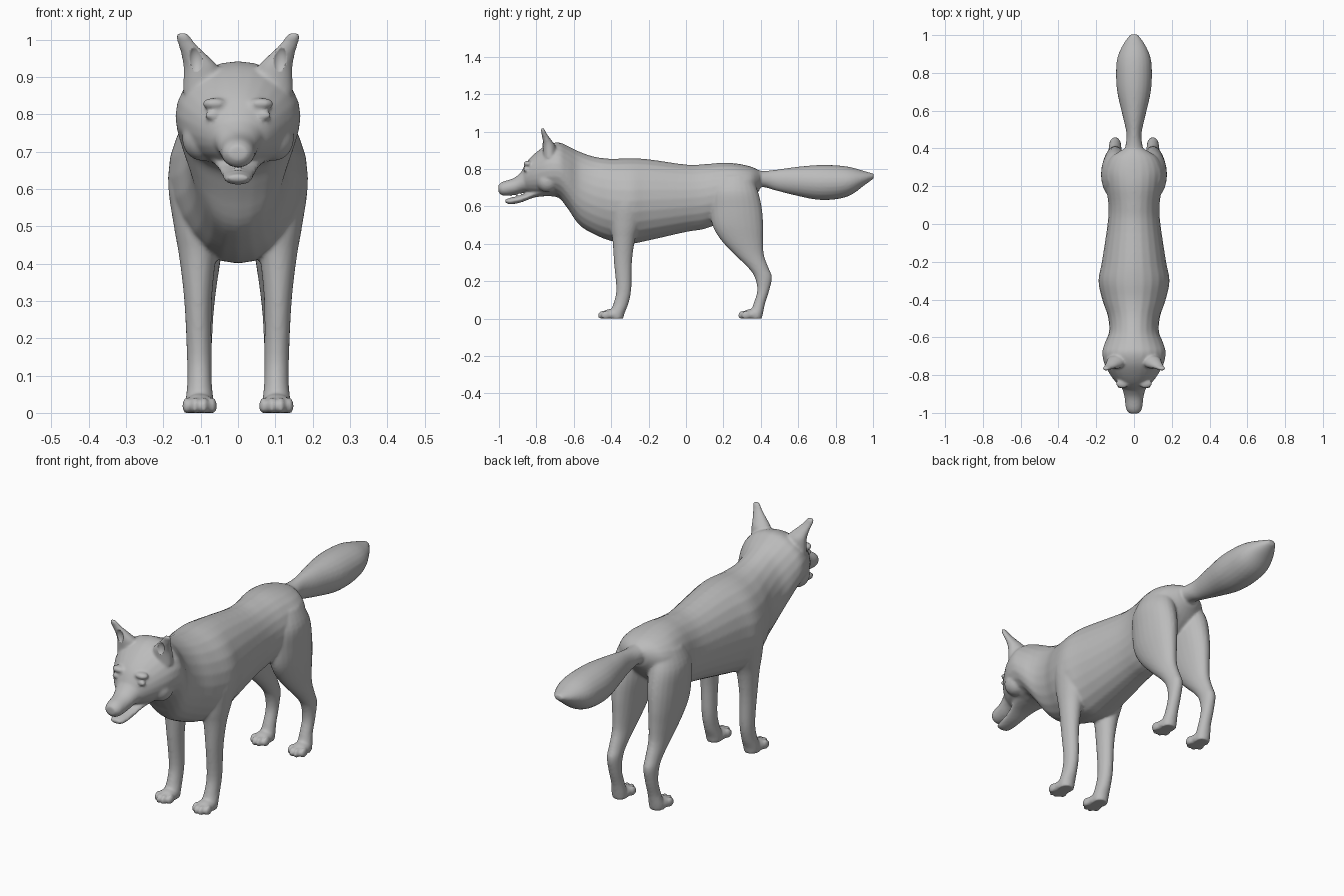
import bpy, bmesh, math
from mathutils import Vector, Matrix

fur = bpy.data.materials.new("grey_fur")
fur.diffuse_color = (0.5, 0.5, 0.5, 1)


def smooth_rows(rows, steps=4):
    """Catmull-Rom interpolation through rows of ring values."""
    out = []
    for i in range(len(rows) - 1):
        a, b = rows[max(i - 1, 0)], rows[i]
        c, d = rows[i + 1], rows[min(i + 2, len(rows) - 1)]
        for s in range(steps):
            t = s / steps
            out.append([0.5 * (2 * q + (r - p) * t + (2*p - 5*q + 4*r - e) * t**2
                               + (3*q - p - 3*r + e) * t**3)
                        for p, q, r, e in zip(a, b, c, d)])
    return out + [rows[-1]]


def loft(bm, rings):
    """Skin a list of point rings and cap both ends."""
    loops = [[bm.verts.new(p) for p in ring] for ring in rings]
    n = len(loops[0])
    for a, b in zip(loops, loops[1:]):
        for i in range(n):
            j = (i + 1) % n
            bm.faces.new((a[i], a[j], b[j], b[i]))
    bm.faces.new(loops[0])
    bm.faces.new(loops[-1])


ANGLES = [math.tau * i / 24 for i in range(24)]


def lengthwise(bm, rows):
    """Rows of y, bottom z, top z, half width."""
    loft(bm, [[(w * math.cos(a), y, (lo + hi) / 2 + (hi - lo) / 2 * math.sin(a))
               for a in ANGLES] for y, lo, hi, w in smooth_rows(rows)])


def upright(bm, rows):
    """Mirrored pair, rows of x, y, z, x radius, y radius."""
    for side in (-1, 1):
        loft(bm, [[(side * (x + rx * math.cos(a)), y + ry * math.sin(a), z)
                   for a in ANGLES] for x, y, z, rx, ry in smooth_rows(rows)])


def blob(bm, centre, radii, both=True):
    for side in ((-1, 1) if both else (1,)):
        c = Vector((side * centre[0], centre[1], centre[2]))
        m = Matrix.Translation(c) @ Matrix.Diagonal((*radii, 1))
        bmesh.ops.create_uvsphere(bm, u_segments=20, v_segments=12, radius=1, matrix=m)


def finish(bm, name, voxel=0.0):
    for v in bm.verts:
        v.co.z = max(v.co.z, 0)
    bmesh.ops.recalc_face_normals(bm, faces=bm.faces)
    me = bpy.data.meshes.new(name)
    bm.to_mesh(me)
    bm.free()
    ob = bpy.data.objects.new(name, me)
    bpy.context.collection.objects.link(ob)
    me.materials.append(fur)
    me.shade_smooth()
    if voxel:
        # Fuse the overlapping forms into one skin
        r = ob.modifiers.new("fuse", 'REMESH')
        r.mode, r.voxel_size, r.use_smooth_shade = 'VOXEL', voxel, True
        s = ob.modifiers.new("soften", 'SMOOTH')
        s.factor, s.iterations = 0.5, 6
    return ob


bm = bmesh.new()
# Skull, neck and trunk
lengthwise(bm, [
    (-0.88, 0.70, 0.785, 0.045), (-0.85, 0.675, 0.84, 0.085), (-0.80, 0.66, 0.89, 0.125),
    (-0.74, 0.655, 0.93, 0.157), (-0.68, 0.645, 0.942, 0.168), (-0.63, 0.585, 0.922, 0.155),
    (-0.57, 0.50, 0.893, 0.132), (-0.49, 0.45, 0.866, 0.138), (-0.40, 0.415, 0.855, 0.168),
    (-0.30, 0.40, 0.858, 0.188), (-0.20, 0.418, 0.852, 0.17), (0.0, 0.463, 0.824, 0.14),
    (0.10, 0.48, 0.826, 0.135), (0.20, 0.52, 0.834, 0.15), (0.28, 0.57, 0.828, 0.155),
    (0.35, 0.63, 0.812, 0.125), (0.395, 0.69, 0.79, 0.06)])
# Upper muzzle
lengthwise(bm, [
    (-1.003, 0.678, 0.715, 0.024), (-0.98, 0.658, 0.732, 0.042), (-0.92, 0.662, 0.752, 0.05),
    (-0.875, 0.674, 0.79, 0.062), (-0.82, 0.68, 0.85, 0.09), (-0.76, 0.69, 0.88, 0.10)])
# Lower jaw
lengthwise(bm, [
    (-0.967, 0.622, 0.638, 0.024), (-0.94, 0.611, 0.645, 0.037), (-0.88, 0.622, 0.66, 0.045),
    (-0.81, 0.648, 0.688, 0.062), (-0.74, 0.655, 0.74, 0.09)])
# Brows, eyelids and cheeks
blob(bm, (0.062, -0.845, 0.828), (0.034, 0.025, 0.016))
blob(bm, (0.07, -0.857, 0.797), (0.02, 0.014, 0.012))
blob(bm, (0.095, -0.74, 0.735), (0.055, 0.06, 0.06))
# Ears
upright(bm, [
    (0.098, -0.728, 0.86, 0.05, 0.035), (0.098, -0.732, 0.92, 0.048, 0.035),
    (0.115, -0.744, 0.955, 0.036, 0.024), (0.135, -0.757, 0.985, 0.025, 0.015),
    (0.147, -0.765, 1.008, 0.019, 0.011), (0.149, -0.767, 1.019, 0.012, 0.008)])
# Front legs
upright(bm, [
    (0.10, -0.30, 0.70, 0.06, 0.09), (0.11, -0.31, 0.62, 0.077, 0.10),
    (0.108, -0.325, 0.50, 0.064, 0.08), (0.108, -0.333, 0.42, 0.05, 0.06),
    (0.107, -0.337, 0.30, 0.037, 0.048), (0.104, -0.333, 0.155, 0.033, 0.04),
    (0.103, -0.348, 0.08, 0.033, 0.04), (0.103, -0.368, 0.03, 0.038, 0.04),
    (0.103, -0.372, 0.0, 0.036, 0.038)])
# Hind legs
upright(bm, [
    (0.08, 0.26, 0.76, 0.06, 0.09), (0.095, 0.26, 0.68, 0.077, 0.125),
    (0.097, 0.268, 0.59, 0.075, 0.138), (0.10, 0.277, 0.50, 0.066, 0.136),
    (0.10, 0.30, 0.42, 0.055, 0.113), (0.10, 0.34, 0.34, 0.043, 0.077),
    (0.10, 0.388, 0.27, 0.035, 0.054), (0.10, 0.414, 0.22, 0.032, 0.046),
    (0.10, 0.413, 0.15, 0.029, 0.032), (0.10, 0.392, 0.08, 0.03, 0.031),
    (0.102, 0.378, 0.03, 0.036, 0.034), (0.102, 0.372, 0.0, 0.035, 0.034)])
# Paws with four toes each
for y in (-0.41, 0.34):
    blob(bm, (0.103, y + 0.01, 0.02), (0.041, 0.05, 0.032))
    for dx, dy in ((-0.034, 0.006), (-0.012, -0.012), (0.012, -0.012), (0.034, 0.006)):
        blob(bm, (0.103 + dx, y - 0.025 + dy, 0.018), (0.0125, 0.025, 0.024))
# Tail
lengthwise(bm, [
    (0.34, 0.69, 0.80, 0.06), (0.41, 0.703, 0.79, 0.046), (0.48, 0.685, 0.796, 0.04),
    (0.58, 0.66, 0.81, 0.062), (0.70, 0.636, 0.821, 0.089), (0.80, 0.638, 0.82, 0.095),
    (0.88, 0.66, 0.81, 0.088), (0.95, 0.71, 0.79, 0.058), (1.004, 0.75, 0.775, 0.02)])
body = finish(bm, "body", 0.0065)

# Nose pad
bm = bmesh.new()
blob(bm, (0, -0.977, 0.709), (0.03, 0.023, 0.02), both=False)
finish(bm, "nose")

# Ear hollows carved from the front
bm = bmesh.new()
blob(bm, (0.113, -0.785, 0.945), (0.025, 0.03, 0.042))
cutter = finish(bm, "ear_hollow_cutter")
cutter.hide_render = True
cutter.hide_set(True)
cut = body.modifiers.new("ear_hollows", 'BOOLEAN')
cut.operation, cut.object = 'DIFFERENCE', cutter
